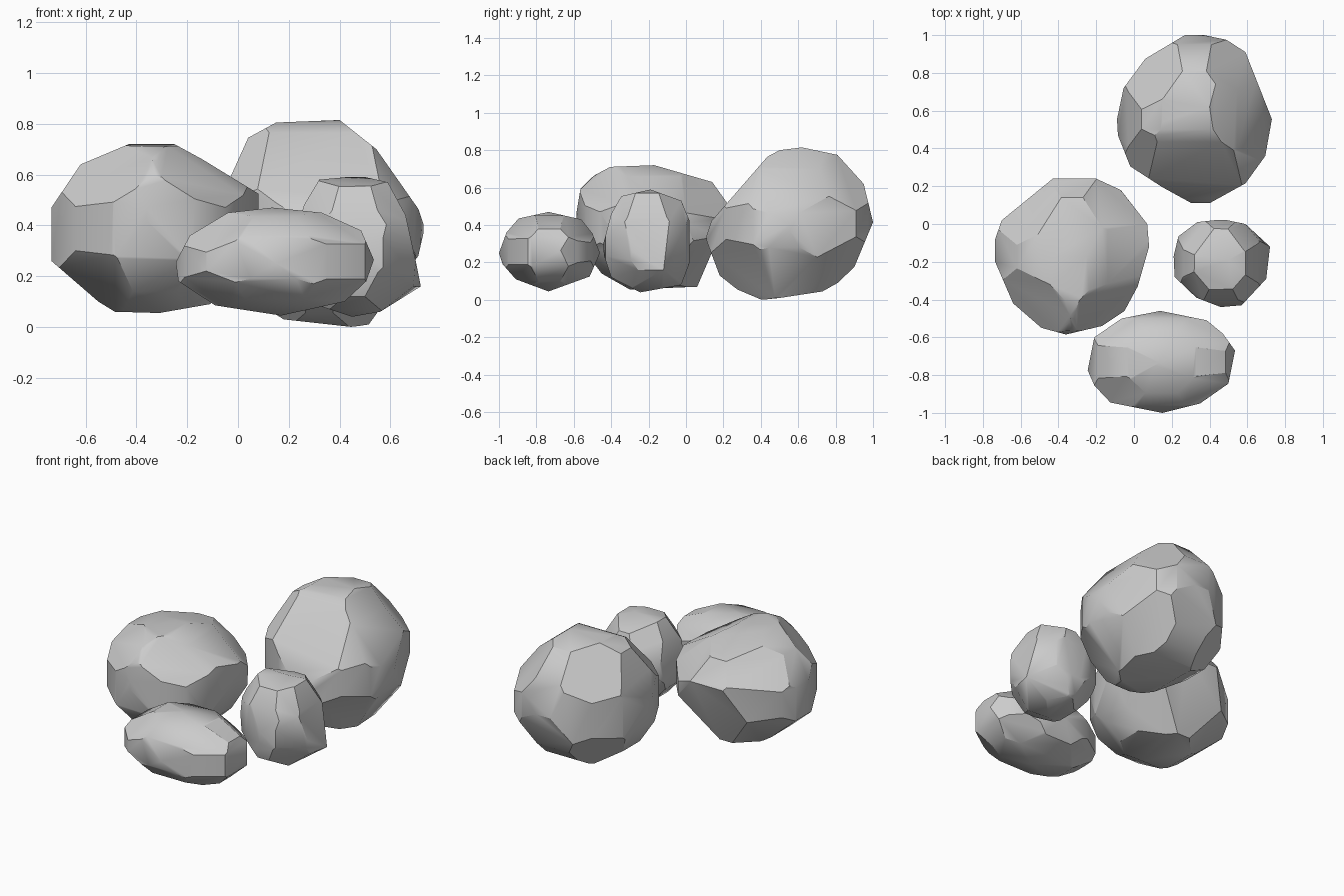
import bpy, bmesh
from mathutils import Vector
from mathutils.geometry import convex_hull_2d

if "Cube" in bpy.data.objects:
    bpy.data.objects.remove(bpy.data.objects["Cube"])


def hull(points):
    bm = bmesh.new()
    for p in points:
        bm.verts.new(p)
    bmesh.ops.convex_hull(bm, input=bm.verts[:])
    bmesh.ops.delete(bm, geom=[v for v in bm.verts if not v.link_faces], context='VERTS')
    bmesh.ops.remove_doubles(bm, verts=bm.verts[:], dist=0.002)
    return bm


def chip(bm, co, no):
    bmesh.ops.bisect_plane(bm, geom=bm.verts[:] + bm.edges[:] + bm.faces[:], dist=1e-5,
                           plane_co=co, plane_no=no, clear_outer=True)
    pts = [v.co.copy() for v in bm.verts]
    bm.free()
    return hull(pts)


def rock(name, top, front, right, corner=0.95, swell=1.1, tip=None):
    # rounded blank, a little larger than the outlines
    xs, ys = zip(*top)
    zs = [p[1] for p in front]
    lo, hi = Vector((min(xs), min(ys), min(zs))), Vector((max(xs), max(ys), max(zs)))
    mid, half = (lo + hi) / 2, (hi - lo) / 2
    ball = bmesh.new()
    bmesh.ops.create_icosphere(ball, subdivisions=3, radius=swell)
    pts = [mid + v.co * half for v in ball.verts]
    ball.free()
    bm = hull(pts)
    # flat facets along the three outlines
    for outline, a, b in ((top, 0, 1), (front, 0, 2), (right, 1, 2)):
        ring = [outline[i] for i in convex_hull_2d(outline)]
        cx, cy = sum(p[0] for p in ring) / len(ring), sum(p[1] for p in ring) / len(ring)
        for p, q in zip(ring, ring[1:] + ring[:1]):
            nx, ny = q[1] - p[1], p[0] - q[0]
            if nx * (p[0] - cx) + ny * (p[1] - cy) < 0:
                nx, ny = -nx, -ny
            co, no = mid.copy(), Vector((0, 0, 0))
            co[a], co[b], no[a], no[b] = p[0], p[1], nx, ny
            bm = chip(bm, co, no.normalized())
    # broad oblique facets on the eight corners
    for sx in (-1, 1):
        for sy in (-1, 1):
            for sz in (-1, 1):
                d = Vector((sx, sy, sz)).normalized()
                n = Vector((d.x / half.x, d.y / half.y, d.z / half.z)).normalized()
                bm = chip(bm, mid + d * half * corner, n)
    # pointed spur
    if tip:
        pts = [v.co.copy() for v in bm.verts] + [Vector(tip)]
        bm.free()
        bm = hull(pts)
    bmesh.ops.dissolve_limit(bm, angle_limit=0.03, verts=bm.verts[:], edges=bm.edges[:])
    bmesh.ops.recalc_face_normals(bm, faces=bm.faces[:])
    me = bpy.data.meshes.new(name)
    bm.to_mesh(me)
    bm.free()
    ob = bpy.data.objects.new(name, me)
    bpy.context.collection.objects.link(ob)
    bpy.ops.object.select_all(action='DESELECT')
    ob.select_set(True)
    bpy.context.view_layer.objects.active = ob
    bpy.ops.object.shade_smooth_by_angle(angle=0.6)


rock("left_rock",
     [(-.70, .02), (-.43, .24), (-.2, .24), (-.07, .18), (.07, 0), (.08, -.12), (.02, -.33), (-.05, -.46),
      (-.17, -.54), (-.36, -.585), (-.49, -.55), (-.64, -.42), (-.735, -.2), (-.735, -.08)],
     [(-.735, .47), (-.62, .64), (-.43, .72), (-.25, .72), (-.14, .66), (.08, .525), (.08, .44), (0, .2),
      (-.11, .09), (-.31, .055), (-.485, .06), (-.55, .1), (-.675, .21), (-.735, .26)],
     [(-.59, .44), (-.56, .62), (-.43, .71), (-.17, .72), (.14, .63), (.24, .49), (.115, .2), (.06, .07),
      (-.3, .055), (-.45, .14), (-.55, .27)], corner=0.94, swell=1.14)

rock("front_rock",
     [(-.245, -.775), (-.21, -.6), (-.065, -.5), (.14, -.46), (.385, -.51), (.47, -.58), (.535, -.67),
      (.5, -.845), (.35, -.95), (.15, -1), (-.125, -.945), (-.21, -.855)],
     [(-.245, .255), (-.19, .36), (-.04, .45), (.135, .47), (.33, .45), (.485, .38), (.535, .265),
      (.505, .18), (.42, .1), (.17, .045), (-.09, .085), (-.235, .18)],
     [(-1, .25), (-.96, .36), (-.895, .435), (-.735, .47), (-.56, .43), (-.5, .355), (-.46, .25),
      (-.515, .125), (-.735, .045), (-.91, .11), (-.98, .19)], corner=0.96)

rock("right_rock",
     [(.21, -.17), (.235, -.065), (.335, .01), (.47, .025), (.59, 0), (.69, -.12), (.71, -.28),
      (.57, -.43), (.46, -.44), (.33, -.39), (.215, -.28)],
     [(.21, .3), (.26, .48), (.32, .58), (.48, .595), (.59, .57), (.66, .44), (.70, .26), (.69, .16),
      (.56, .06), (.45, .04), (.33, .08), (.24, .18)],
     [(-.45, .27), (-.4, .46), (-.345, .555), (-.19, .59), (-.025, .53), (.02, .42), (.02, .2),
      (-.025, .08), (-.245, .04), (-.4, .12)], corner=0.98, swell=1.15, tip=(.72, -.12, .16))

rock("back_rock",
     [(-.09, .555), (-.055, .72), (.06, .875), (.27, 1), (.37, 1), (.49, .975), (.59, .91), (.73, .555),
      (.695, .36), (.59, .215), (.4, .11), (.305, .11), (.15, .195), (-.02, .305), (-.085, .47)],
     [(-.09, .42), (-.03, .59), (.04, .745), (.15, .805), (.4, .815), (.545, .7), (.71, .465), (.735, .39),
      (.71, .28), (.515, .01), (.45, 0), (.18, .03), (0, .14), (-.08, .3)],
     [(.105, .33), (.135, .42), (.435, .765), (.5, .8), (.62, .815), (.81, .775), (.95, .62), (1, .415),
      (.9, .175), (.81, .09), (.73, .045), (.5, .01), (.405, 0), (.275, .055), (.18, .13)],
     corner=0.94, swell=1.13)
